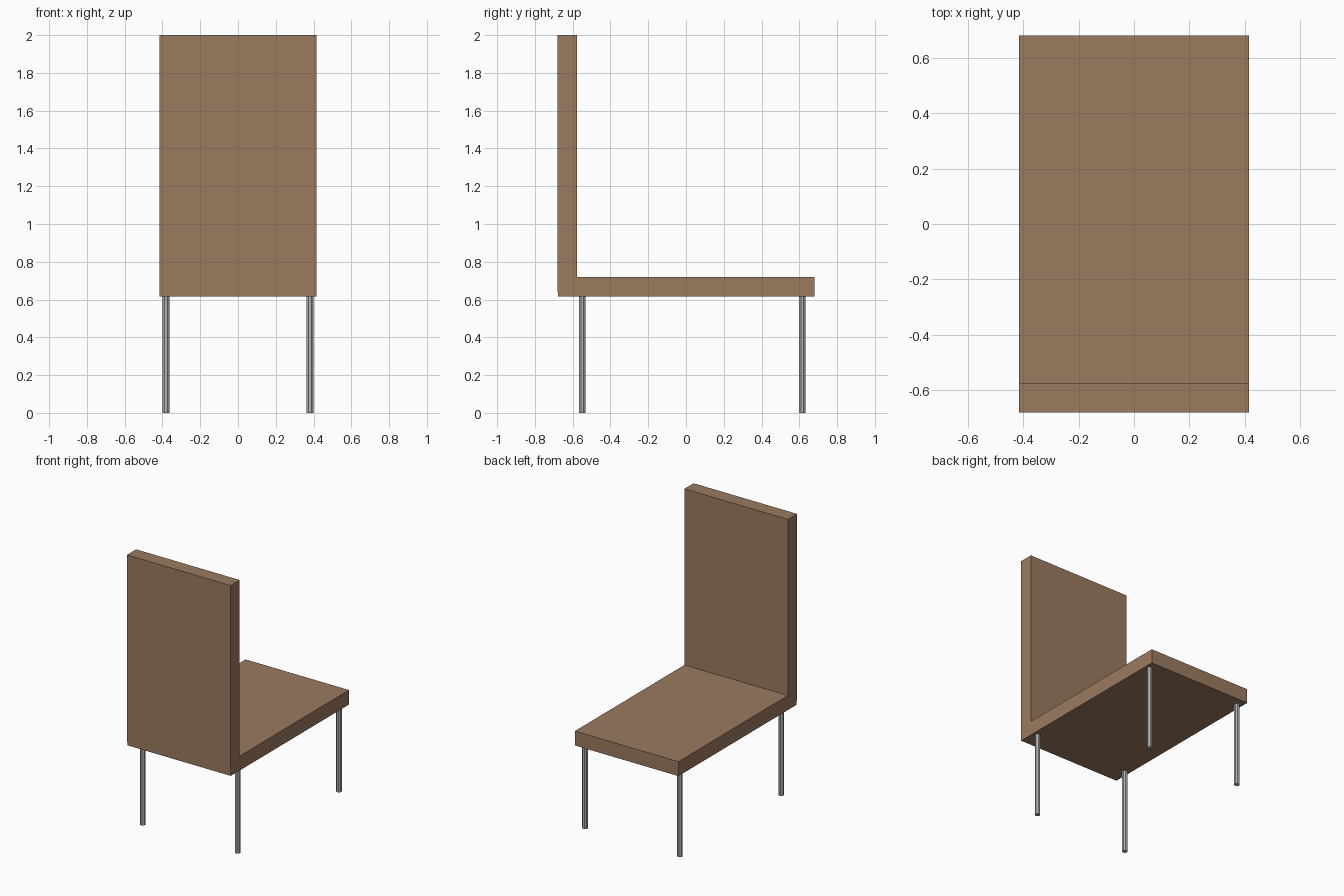
import bpy
import math

if "Cube" in bpy.data.objects:
    bpy.data.objects.remove(bpy.data.objects["Cube"])


def material(name, rgb):
    m = bpy.data.materials.new(name)
    m.diffuse_color = (*rgb, 1.0)
    m.use_nodes = True
    m.node_tree.nodes["Principled BSDF"].inputs["Base Color"].default_value = m.diffuse_color
    return m


BROWN = material("brown upholstery", (0.328, 0.195, 0.114))
METAL = material("grey metal", (0.445, 0.445, 0.445))


def box(name, lo, hi, mat):
    size = [h - l for l, h in zip(lo, hi)]
    centre = [(h + l) / 2 for l, h in zip(lo, hi)]
    bpy.ops.mesh.primitive_cube_add(size=1, location=centre)
    ob = bpy.context.object
    ob.name = name
    ob.scale = size
    bpy.ops.object.transform_apply(location=False, rotation=False, scale=True)
    ob.data.materials.append(mat)


# Seat slab and tall backrest
box("seat", (-0.416, -0.677, 0.615), (0.416, 0.681, 0.72), BROWN)
box("backrest", (-0.416, -0.681, 0.641), (0.416, -0.576, 2.0), BROWN)

# Four slim octagonal legs
LEG_TOP = 0.63
for end, y in (("backrest_end", -0.549), ("open_end", 0.615)):
    for side, x in (("left", -0.381), ("right", 0.381)):
        bpy.ops.mesh.primitive_cylinder_add(
            vertices=8, radius=0.0175 / math.cos(math.pi / 8), depth=LEG_TOP,
            location=(x, y, LEG_TOP / 2), rotation=(0, 0, math.pi / 8))
        leg = bpy.context.object
        leg.name = f"{end}_{side}_leg"
        leg.data.materials.append(METAL)
